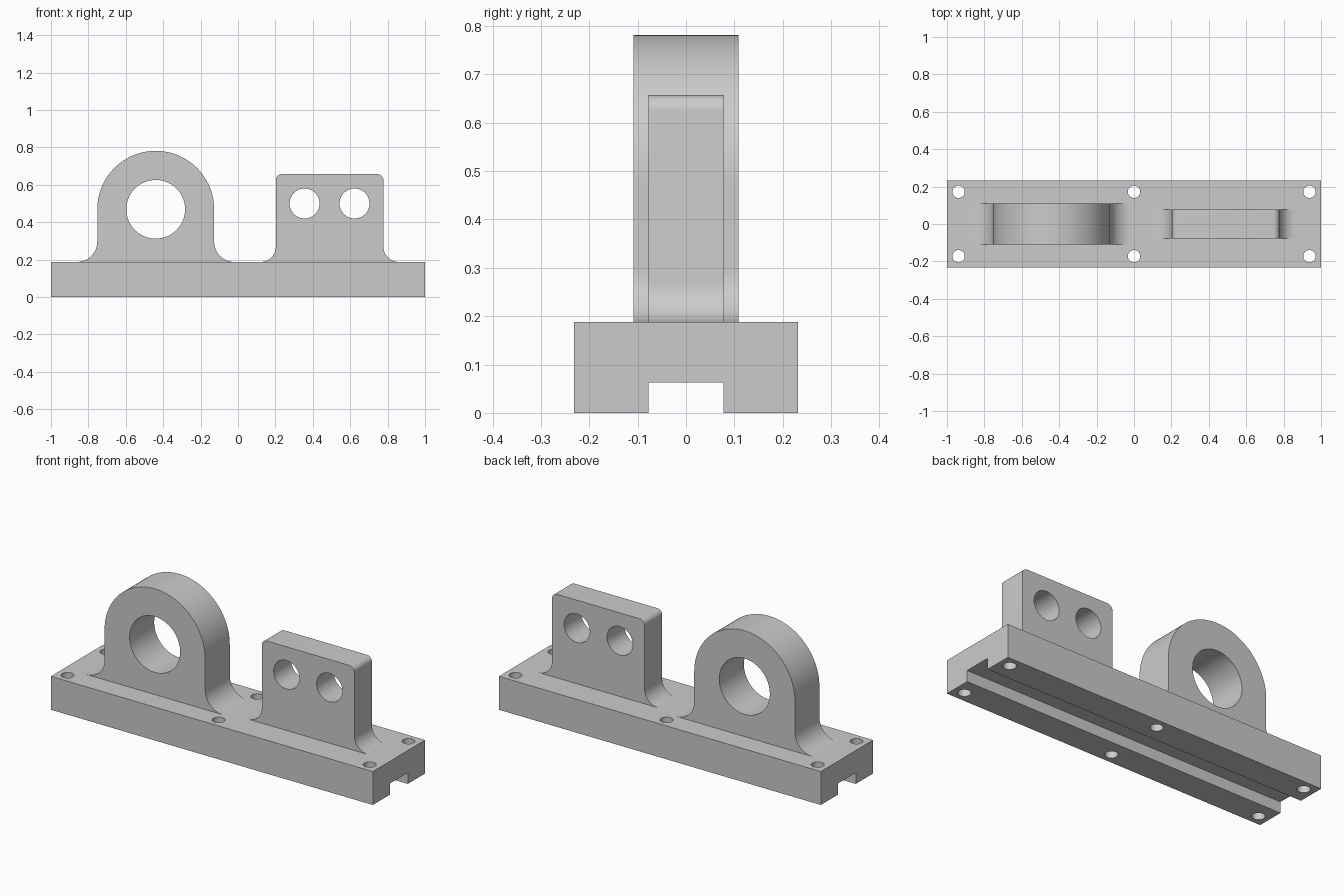
import bpy, bmesh
from math import pi, cos, sin
from mathutils import Vector

if "Cube" in bpy.data.objects:
    bpy.data.objects.remove(bpy.data.objects["Cube"])

BASE_TOP = 0.1875


def arc(cx, cz, r, a0, a1, n):
    """Points on an arc, angles in degrees."""
    return [(cx + r * cos((a0 + (a1 - a0) * i / n) * pi / 180),
             cz + r * sin((a0 + (a1 - a0) * i / n) * pi / 180)) for i in range(n + 1)]


def extrude(name, points, axis):
    """Solid from a closed profile; points are 3D, swept along axis."""
    bm = bmesh.new()
    face = bm.faces.new([bm.verts.new(p) for p in points])
    new = bmesh.ops.extrude_face_region(bm, geom=[face])["geom"]
    bmesh.ops.translate(bm, vec=Vector(axis),
                        verts=[v for v in new if isinstance(v, bmesh.types.BMVert)])
    bmesh.ops.recalc_face_normals(bm, faces=bm.faces)
    mesh = bpy.data.meshes.new(name)
    bm.to_mesh(mesh)
    bm.free()
    obj = bpy.data.objects.new(name, mesh)
    bpy.context.collection.objects.link(obj)
    return obj


def boolean(obj, other, operation):
    mod = obj.modifiers.new(operation.lower(), 'BOOLEAN')
    mod.operation, mod.solver, mod.object = operation, 'EXACT', other
    bpy.context.view_layer.objects.active = obj
    bpy.ops.object.modifier_apply(modifier=mod.name)
    bpy.data.objects.remove(other, do_unlink=True)


def drill(obj, location, radius, rotation=(0, 0, 0), sides=64):
    bpy.ops.mesh.primitive_cylinder_add(vertices=sides, radius=radius, depth=1,
                                        location=location, rotation=rotation)
    boolean(obj, bpy.context.object, 'DIFFERENCE')


def lug(name, cx, half_width, half_depth, fillet, top):
    """Upright plate with flared feet; its root sinks into the base."""
    zc = BASE_TOP + fillet
    reach = half_width + fillet
    right = [(cx + reach, BASE_TOP - 0.04)] + arc(cx + reach, zc, fillet, 270, 180, 16)
    left = arc(cx - reach, zc, fillet, 0, -90, 16) + [(cx - reach, BASE_TOP - 0.04)]
    return extrude(name, [(x, -half_depth, z) for x, z in right + top + left],
                   (0, 2 * half_depth, 0))


# Base plate with a slot along the underside
half = [(0.232, BASE_TOP), (0.232, 0), (0.078, 0), (0.078, 0.0625)]
section = half + [(-y, z) for y, z in reversed(half)]
bracket = extrude("bracket_base", [(-1, y, z) for y, z in section], (2, 0, 0))

# Bolt holes
for x in (-0.938, 0, 0.938):
    for y in (-0.172, 0.172):
        drill(bracket, (x, y, 0.1), 0.033, sides=32)

# Round-topped lug with one large bore
ring_lug = lug("ring_lug", -0.44, 0.3125, 0.109, 0.109,
               arc(-0.44, 0.469, 0.3125, 0, 180, 64))
drill(ring_lug, (-0.44, 0, 0.469), 0.157, (pi / 2, 0, 0))

# Square lug with two bores and rounded top corners
r, w, cx, top_z = 0.031, 0.2875, 0.49, 0.657
corners = (arc(cx + w - r, top_z - r, r, 0, 90, 8)
           + arc(cx - w + r, top_z - r, r, 90, 180, 8))
twin_lug = lug("twin_bore_lug", cx, w, 0.078, 0.083, corners)
for x in (0.356, 0.623):
    drill(twin_lug, (x, 0, 0.5), 0.08, (pi / 2, 0, 0))

# Merge the lugs into the base as one solid
boolean(bracket, ring_lug, 'UNION')
boolean(bracket, twin_lug, 'UNION')
bpy.ops.object.select_all(action='DESELECT')
bracket.select_set(True)
bpy.context.view_layer.objects.active = bracket
bpy.ops.object.shade_smooth_by_angle(angle=pi / 6)
